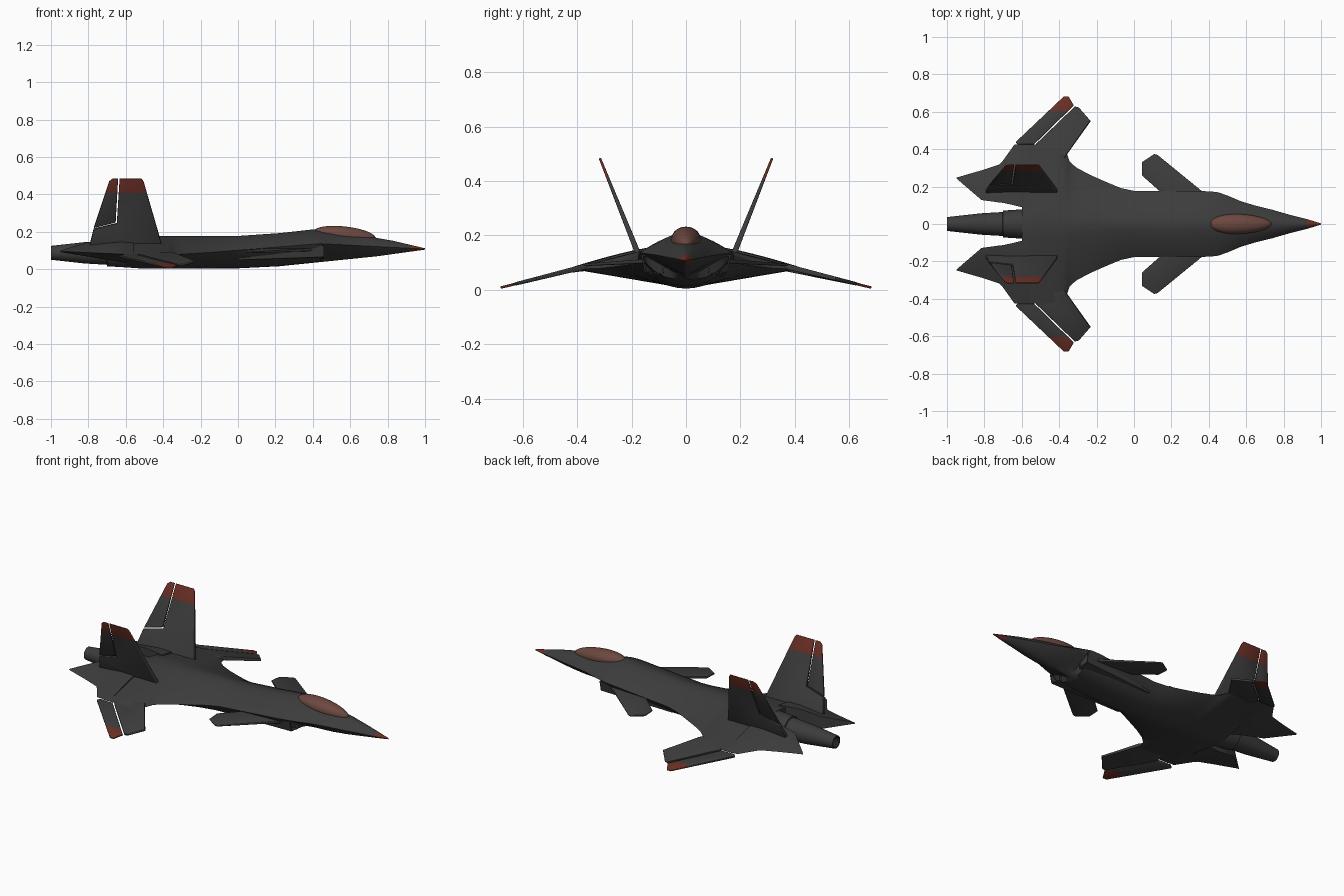
import bpy, bmesh, math
from mathutils import Vector

if "Cube" in bpy.data.objects:
    bpy.data.objects.remove(bpy.data.objects["Cube"])


def material(name, rgb):
    m = bpy.data.materials.new(name)
    m.diffuse_color = (*rgb, 1)
    m.use_nodes = True
    m.node_tree.nodes["Principled BSDF"].inputs["Base Color"].default_value = m.diffuse_color
    return m


GREY = material("dark_grey", (0.045, 0.045, 0.045))
RED = material("rust_red", (0.14, 0.028, 0.018))
GLASS = material("brown_glass", (0.15, 0.065, 0.05))
BLACK = material("duct_black", (0.015, 0.015, 0.015))


def finish(name, bm, mats, mirror=False, angle=35):
    bmesh.ops.recalc_face_normals(bm, faces=bm.faces)
    me = bpy.data.meshes.new(name)
    bm.to_mesh(me)
    bm.free()
    for m in mats:
        me.materials.append(m)
    me.shade_smooth()
    me.set_sharp_from_angle(angle=math.radians(angle))
    ob = bpy.data.objects.new(name, me)
    bpy.context.collection.objects.link(ob)
    if mirror:
        mod = ob.modifiers.new("mirror", 'MIRROR')
        mod.use_axis = (False, True, False)
    return ob


def paint(bm, rule):
    for f in bm.faces:
        f.material_index = 1 if rule(f.calc_center_median()) else 0


def skin(bm, rings):
    """Join closed rings of points, capping both ends."""
    vs = [[bm.verts.new(p) for p in r] for r in rings]
    n = len(vs[0])
    for a, b in zip(vs, vs[1:]):
        for i in range(n):
            bm.faces.new((a[i], a[(i + 1) % n], b[(i + 1) % n], b[i]))
    bm.faces.new(vs[0])
    bm.faces.new(vs[-1])


def at(keys, x):
    """Straight interpolation along a curve of (x, value), nose to tail."""
    for (x0, v0), (x1, v1) in zip(keys, keys[1:]):
        if x >= x1:
            return v0 + (v1 - v0) * (x - x0) / (x1 - x0)
    return keys[-1][1]


def section(x, y0, w, zt, zc, zb, a, b, n=10):
    """Blended cross-section: crown zt, sharp edge at (w, zc), keel zb."""
    ts = [math.sin(i / n * math.pi / 2) for i in range(n + 1)]
    half = [(x, y0 + (w - y0) * t, zc + (zt - zc) * (1 - t ** a)) for t in ts]
    half += [(x, y0 + (w - y0) * t, zc + (zb - zc) * (1 - t ** b)) for t in ts[-2::-1]]
    if y0 == 0:
        half += [(p[0], -p[1], p[2]) for p in half[-2:0:-1]]
    return half


# fuselage blended into the wing roots, drawn by its plan and side curves
width = [(1, .003), (.925, .026), (.83, .05), (.74, .076), (.65, .098), (.57, .122), (.51, .148),
         (.455, .168), (.44, .171), (.4, .175), (.22, .176), (.1, .176), (0, .177), (-.07, .192), (-.15, .225),
         (-.24, .265), (-.31, .303), (-.345, .335), (-.358, .375), (-.38, .41), (-.44, .424), (-.53, .424),
         (-.6, .424)]
top = [(1, .112), (.83, .152), (.65, .184), (.57, .19), (.4, .213), (.22, .193), (0, .178), (-.53, .177), (-.6, .168)]
edge = [(1, .108), (.44, .137), (-.15, .09), (-.36, .077), (-.6, .078)]
keel = [(1, .105), (.74, .069), (.22, .016), (0, .005), (-.53, .005), (-.6, .01)]
crown_power = [(1, 2), (.74, 2), (.455, 1.5), (0, 1.5), (-.38, 1.15), (-.6, 1.15)]
keel_power = [(1, 2), (.65, 1.7), (.51, 1), (.455, 1), (.44, 3), (0, 2.2), (-.38, 1), (-.6, 1)]
bm = bmesh.new()
skin(bm, [section(x, 0, w, *(at(k, x) for k in (top, edge, keel, crown_power, keel_power))) for x, w in width])
paint(bm, lambda c: c.x > .925)
finish("fuselage", bm, [GREY, RED])

# pointed tail booms either side of the nozzle, thinning to a point
bm = bmesh.new()
rings = []
for x, y0, w in [(-.56, .08, .424), (-.64, .10, .424), (-.70, .113, .34), (-.72, .115, .318),
                 (-.815, .128, .287), (-.95, .244, .248)]:
    s = (x + .56) / -.39
    rings.append(section(x, y0, w, .163 - .01 * s - .053 * s ** 3, .078 + .018 * s, .028 + .064 * s, 1.3, 1.3))
skin(bm, rings)
finish("tail_boom", bm, [GREY], mirror=True)


# engine nozzle, round profile swept about the x axis
def circle(x, r, n=32):
    return [(x, r * math.cos(i * math.tau / n), .088 + r * math.sin(i * math.tau / n)) for i in range(n)]


bm = bmesh.new()
skin(bm, [circle(x, r) for x, r in [(-.52, .076), (-.6, .078), (-.7, .072), (-.702, .064),
                                    (-.82, .057), (-1, .037), (-1, .031), (-.93, .03)]])
paint(bm, lambda c: c.x < -.92 and (c - Vector((c.x, 0, .088))).length < .0325)
finish("engine_nozzle", bm, [GREY, BLACK])

# hollow air intakes under the forward edges
mouth = [(.075, .122), (.165, .128), (.152, .066), (.083, .056)]


def duct(x, size, dy=0, dz=0):
    return [(x, .119 + (y - .119) * size + dy, .093 + (z - .093) * size + dz) for y, z in mouth]


bm = bmesh.new()
skin(bm, [duct(0, .85, -.012, -.02), duct(.46, 1), duct(.46, .86), duct(.36, .84)])
paint(bm, lambda c: abs(c.x - .36) < .01)
finish("air_intake", bm, [GREY, BLACK], mirror=True)

# cockpit canopy
bm = bmesh.new()
bmesh.ops.create_uvsphere(bm, u_segments=32, v_segments=20, radius=1)
for v in bm.verts:
    x, y, z = v.co
    v.co = (.57 + .165 * x, .053 * y * (1 - .15 * x), .184 - .017 * x + .045 * z)
finish("canopy", bm, [GLASS])


def panel(name, outline, place, normal, thick, red=None):
    """Thin plate: 2D outline placed in space, rounded edges, optional red tip."""
    n = Vector(normal).normalized()
    pts = [Vector(place(u, v)) for u, v in outline]
    half = [n * thick(u, v) / 2 for u, v in outline]
    bm = bmesh.new()
    skin(bm, [[p - h for p, h in zip(pts, half)], [p + h for p, h in zip(pts, half)]])
    bmesh.ops.recalc_face_normals(bm, faces=bm.faces)
    rim = [e for e in bm.edges if abs((e.verts[0].co - e.verts[1].co).normalized().dot(n)) < .7]
    bmesh.ops.bevel(bm, geom=rim, offset=.0035, segments=2, profile=.5, affect='EDGES')
    if red:
        axis, level = red
        no = Vector((0, 0, 0))
        no[axis] = 1
        bmesh.ops.bisect_plane(bm, geom=bm.verts[:] + bm.edges[:] + bm.faces[:],
                               plane_co=no * level, plane_no=no)
        paint(bm, lambda c: c[axis] > level)
    return finish(name, bm, [GREY, RED], mirror=True, angle=50)


# forward-swept wings drooping to the tips, with separate flaps
def wing_at(x, y):
    return (x, y, .076 - .25 * max(y - .41, -.02))


def wing_thick(x, y):
    return .018 - .025 * (y - .4)


panel("wing", [(-.375, .345), (-.355, .378), (-.232, .55), (-.295, .622), (-.316, .628),
               (-.523, .428), (-.52, .35)], wing_at, (0, .25, 1), wing_thick)
panel("wing_flap", [(-.632, .438), (-.62, .424), (-.535, .426), (-.322, .634), (-.35, .682), (-.375, .682)],
      wing_at, (0, .25, 1), lambda x, y: wing_thick(x, y) * .8, red=(1, .605))

# canards
panel("canard", [(.42, .14), (.36, .178), (.125, .37), (.108, .374), (.042, .33), (.042, .26),
                 (.15, .165), (.15, .14)],
      lambda x, y: (x, y, .104 - .06 * (y - .17)), (0, .06, 1), lambda x, y: .016 - .03 * (y - .14))


# canted tail fins with separate rudders
def fin_at(x, z):
    return (x, .183 + (z - .15) * .4, z)


def fin_thick(x, z):
    return .022 - .035 * (z - .1)


panel("tail_fin", [(-.8, .1), (-.4, .1), (-.417, .165), (-.505, .47), (-.515, .484), (-.633, .484),
                   (-.648, .246), (-.772, .216)], fin_at, (0, 1, -.4), fin_thick, red=(2, .408))
panel("rudder", [(-.771, .222), (-.654, .251), (-.641, .484), (-.672, .484), (-.688, .472)],
      fin_at, (0, 1, -.4), lambda x, z: fin_thick(x, z) * .8, red=(2, .408))
